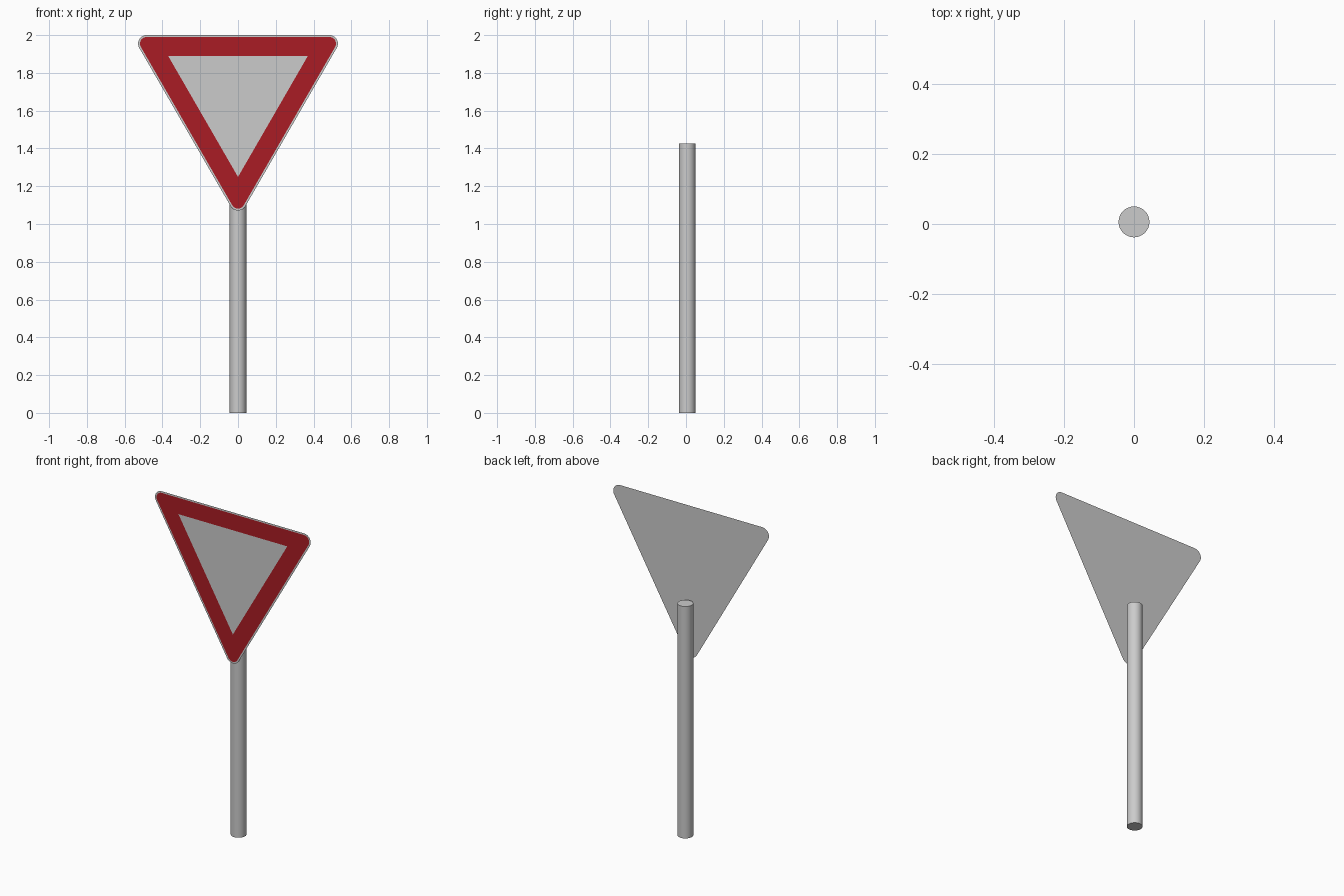
import bpy, bmesh, math

if "Cube" in bpy.data.objects:
    bpy.data.objects.remove(bpy.data.objects["Cube"])

ARC = 12          # segments per rounded corner
FRONT, BACK = -0.0500, -0.0495


def material(name, rgb):
    m = bpy.data.materials.new(name)
    m.diffuse_color = (*rgb, 1)
    m.use_nodes = True
    m.node_tree.nodes["Principled BSDF"].inputs["Base Color"].default_value = m.diffuse_color
    return m


def outline(half, top, radius):
    """Rounded triangle pointing down; half/top locate the corner centres."""
    centres = [(half, top), (-half, top), (0, top - half * math.sqrt(3))]
    pts = []
    for k, (cx, cz) in enumerate(centres):
        for i in range(ARC + 1):
            a = math.radians(-30 + 120 * k + 120 * i / ARC)
            pts.append((cx + radius * math.cos(a), cz + radius * math.sin(a)))
    return pts


def sheet(name, y, outer, inner=None, facing=-1, mat=None):
    """Flat panel, or flat band when an inner outline is given."""
    bm = bmesh.new()
    a = [bm.verts.new((x, y, z)) for x, z in outer]
    if inner:
        b = [bm.verts.new((x, y, z)) for x, z in inner]
        n = len(a)
        for i in range(n):
            j = (i + 1) % n
            bm.faces.new((a[i], a[j], b[j], b[i]))
    else:
        bm.faces.new(a)
    bmesh.ops.remove_doubles(bm, verts=bm.verts, dist=1e-5)
    bm.normal_update()
    flip = [f for f in bm.faces if f.normal.y * facing < 0]
    bmesh.ops.reverse_faces(bm, faces=flip)
    me = bpy.data.meshes.new(name)
    bm.to_mesh(me)
    bm.free()
    if mat:
        me.materials.append(mat)
    ob = bpy.data.objects.new(name, me)
    bpy.context.collection.objects.link(ob)
    return ob


red = material("sign_red", (0.40, 0.012, 0.018))

edge = outline(0.484, 1.955, 0.045)
border = outline(0.484, 1.955, 0.035)
centre = outline(0.37, 1.89, 0.0)

# Sign: plain back, grey rim, red border and grey middle
sheet("sign_back", BACK, edge, facing=1)
sheet("sign_rim", FRONT, edge, border)
sheet("sign_border", FRONT, border, centre, mat=red)
sheet("sign_centre", FRONT, centre)

# Pole
bpy.ops.mesh.primitive_cylinder_add(vertices=32, radius=0.044, depth=1.425,
                                    location=(0, 0.006, 0.7125))
pole = bpy.context.object
pole.name = "pole"
bpy.ops.object.shade_smooth_by_angle(angle=math.radians(40))
